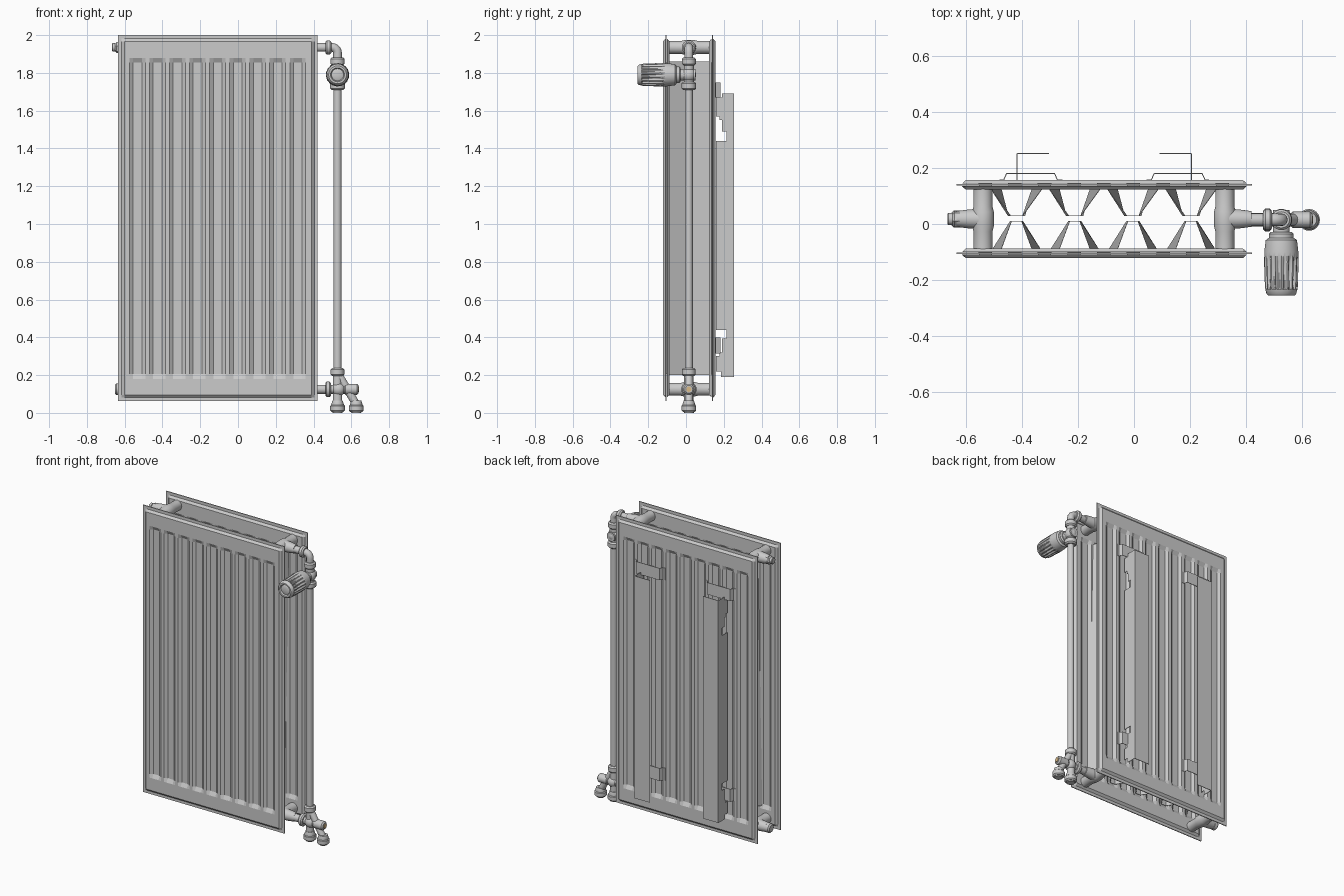
import bpy, bmesh, math
from mathutils import Vector

if "Cube" in bpy.data.objects:
    bpy.data.objects.remove(bpy.data.objects["Cube"])

PX0, PX1, MID = -0.634, 0.422, -0.106      # panel left, right, centre
PIPE_X, PIPE_Y, TOP_Z, LOW_Z = 0.527, 0.015, 1.935, 0.125


def finish(name, bm, smooth=True, merge=True):
    if merge:
        bmesh.ops.remove_doubles(bm, verts=bm.verts, dist=1e-5)
    bmesh.ops.recalc_face_normals(bm, faces=bm.faces)
    me = bpy.data.meshes.new(name)
    bm.to_mesh(me)
    bm.free()
    ob = bpy.data.objects.new(name, me)
    bpy.context.collection.objects.link(ob)
    if smooth:
        bpy.ops.object.select_all(action='DESELECT')
        ob.select_set(True)
        bpy.context.view_layer.objects.active = ob
        bpy.ops.object.shade_smooth_by_angle(angle=math.radians(35))
    return ob


def lathe(name, origin, axis, prof, n=24, ribs=()):
    """Revolve (distance, radius) pairs round an axis; rings listed in ribs are grooved."""
    bm = bmesh.new()
    o, a = Vector(origin), Vector(axis).normalized()
    u = a.orthogonal().normalized()
    v = a.cross(u)
    rings = []
    for i, (t, r) in enumerate(prof):
        ring = []
        for k in range(n):
            rr = r * (0.87 if i in ribs and k % 4 >= 2 else 1)
            w = 2 * math.pi * k / n
            ring.append(bm.verts.new(o + a * t + (u * math.cos(w) + v * math.sin(w)) * rr))
        rings.append(ring)
    for p, q in zip(rings, rings[1:]):
        for k in range(n):
            bm.faces.new((p[k], p[(k + 1) % n], q[(k + 1) % n], q[k]))
    bm.faces.new(rings[0])
    bm.faces.new(rings[-1])
    return finish(name, bm)


def rod(name, p, q, r, n=20):
    d = Vector(q) - Vector(p)
    return lathe(name, p, d, [(0, r), (d.length, r)], n)


def nut(name, p, axis, length, r, n=24):
    c = min(0.008, length / 4)
    return lathe(name, p, axis, [(0, r - c), (c, r), (length - c, r), (length, r - c)], n)


def ball(name, p, r):
    return lathe(name, p, (0, 0, 1), [(-r * math.cos(a * math.pi / 10), max(0.001, r * math.sin(a * math.pi / 10)))
                                      for a in range(11)])


def box(name, lo, hi):
    bm = bmesh.new()
    bmesh.ops.create_cube(bm, size=1)
    for v in bm.verts:
        v.co = [l + (c + 0.5) * (h - l) for l, h, c in zip(lo, hi, v.co)]
    return finish(name, bm, False)


def sheet(name, rows, thick=0.0):
    """Skin between rows of points."""
    bm = bmesh.new()
    vs = [[bm.verts.new(p) for p in row] for row in rows]
    for a, b in zip(vs, vs[1:]):
        for i in range(len(a) - 1):
            bm.faces.new((a[i], a[i + 1], b[i + 1], b[i]))
    ob = finish(name, bm, False)
    if thick:
        m = ob.modifiers.new("thickness", 'SOLIDIFY')
        m.thickness, m.offset = thick, 0
    return ob


# Two pressed panels with nine recessed channels, plus a thin seam flange
def panel(name, y0):
    xs = [(PX0 + 0.018, 'e'), (PX0 + 0.032, 'f')]
    for i in range(9):
        c = -0.532 + i * 0.106
        xs += [(c - 0.042, 'f'), (c - 0.023, 'g'), (c + 0.023, 'g'), (c + 0.042, 'f')]
    xs += [(PX1 - 0.032, 'f'), (PX1 - 0.018, 'e')]
    zs = [(0.082, 'e'), (0.096, 'f'), (0.18, 'f'), (0.205, 'g'),
          (1.855, 'g'), (1.88, 'f'), (1.967, 'f'), (1.981, 'e')]
    for side, tag in ((-1, "front_skin"), (1, "rear_skin")):
        rows = []
        for z, kz in zs:
            row = []
            for x, kx in xs:
                h = 0.004 if 'e' in (kx, kz) else (0.003 if kx == kz == 'g' else 0.017)
                row.append((x, y0 + side * h, z))
            rows.append(row)
        sheet(name + "_" + tag, rows)
    box(name + "_flange", (PX0, y0 - 0.003, 0.063), (PX1, y0 + 0.003, 2.0))


panel("front_panel", -0.105)
panel("back_panel", 0.14)


# Corrugated convector fins, slightly skewed from top to bottom
def fins(name, base, crest, top, low):
    rows = []
    for z, (wb, wc, sh) in ((1.86, top), (0.2, low)):
        row = []
        for i in range(8):
            c = -0.42 + i * 0.104 * 2 + sh
            if c > 0.4:
                break
            row += [(c - wb, base, z), (c - wc, crest, z), (c + wc, crest, z), (c + wb, base, z)]
        rows.append([(max(-0.51, min(0.31, x)), y, z) for x, y, z in row])
    sheet(name, rows, 0.003)


fins("front_fins", -0.09, 0.01, (0.055, 0.018, 0), (0.085, 0.022, 0))
fins("back_fins", 0.124, 0.03, (0.09, 0.022, 0), (0.055, 0.03, 0))

# Cross tubes with tee bulges joining the panels
for x, side in ((-0.54, "left"), (0.325, "right")):
    for z, lev in ((TOP_Z, "top"), (LOW_Z, "bottom")):
        n = f"{lev}_{side}"
        s = -1 if x < 0 else 1
        lathe("cross_tube_" + n, (x, 0.018, z), (0, 1, 0),
              [(-0.108, 0.034), (-0.045, 0.034), (-0.025, 0.039), (0.025, 0.039), (0.045, 0.034), (0.108, 0.034)])
        lathe("tube_stub_" + n, (x, 0.018, z), (s, 0, 0), [(0, 0.037), (0.05, 0.034), (0.095, 0.028)])

# Left plugs
nut("bottom_plug", (-0.615, 0.018, LOW_Z), (-1, 0, 0), 0.037, 0.031)
nut("vent_plug", (-0.615, 0.018, TOP_Z), (-1, 0, 0), 0.035, 0.03, 6)
lathe("vent_screw", (-0.65, 0.018, TOP_Z), (-1, 0, 0), [(0, 0.022), (0.014, 0.022), (0.017, 0.018)])

# Supply pipe: top elbow as a bevelled curve, then the long riser
cu = bpy.data.curves.new("elbow_pipe", 'CURVE')
cu.dimensions = '3D'
cu.bevel_depth, cu.bevel_resolution, cu.use_fill_caps = 0.023, 4, True
sp = cu.splines.new('POLY')
pts = [(0.41, TOP_Z)] + [(PIPE_X - 0.03 + 0.03 * math.sin(a * math.pi / 12),
                          TOP_Z - 0.03 + 0.03 * math.cos(a * math.pi / 12)) for a in range(7)] + [(PIPE_X, 1.86)]
sp.points.add(len(pts) - 1)
for p, (x, z) in zip(sp.points, pts):
    p.co = (x, PIPE_Y, z, 1)
sp.use_smooth = True
bpy.context.collection.objects.link(bpy.data.objects.new("elbow_pipe", cu))
rod("riser_pipe", (PIPE_X, PIPE_Y, 0.2), (PIPE_X, PIPE_Y, 1.76), 0.021)
nut("elbow_collar", (0.462, PIPE_Y, TOP_Z), (1, 0, 0), 0.032, 0.037)

# Thermostatic valve body and its nuts
nut("valve_top_nut", (PIPE_X, PIPE_Y, 1.84), (0, 0, 1), 0.042, 0.037)
nut("valve_bottom_nut", (PIPE_X, PIPE_Y, 1.71), (0, 0, 1), 0.042, 0.039)
rod("valve_body", (PIPE_X, PIPE_Y, 1.74), (PIPE_X, PIPE_Y, 1.85), 0.027)
ball("valve_ball", (PIPE_X, PIPE_Y, 1.79), 0.039)
rod("valve_neck", (PIPE_X, 0.05, 1.79), (PIPE_X, -0.05, 1.79), 0.03)
nut("valve_collar", (PIPE_X, -0.028, 1.79), (0, -1, 0), 0.03, 0.044)

# Ribbed thermostat head
lathe("thermostat_head", (PIPE_X, -0.05, 1.79), (0, -1, 0),
      [(0, 0.046), (0.008, 0.056), (0.05, 0.061), (0.065, 0.061), (0.085, 0.062), (0.175, 0.059),
       (0.185, 0.057), (0.2, 0.053), (0.206, 0.047), (0.206, 0.037), (0.197, 0.032), (0.201, 0.024), (0.201, 0.002)],
      72, ribs=(4, 5))

# Bottom connection valve: horizontal body, straight leg and slanted leg
rod("lower_valve_body", (0.41, PIPE_Y, LOW_Z), (0.6, PIPE_Y, LOW_Z), 0.024)
nut("lower_valve_nut", (0.462, PIPE_Y, LOW_Z), (1, 0, 0), 0.03, 0.041)
ball("lower_valve_ball", (PIPE_X + 0.005, PIPE_Y, LOW_Z), 0.036)
nut("lower_valve_end", (0.56, PIPE_Y, LOW_Z), (1, 0, 0), 0.078, 0.029)
rod("lower_straight_leg", (PIPE_X, PIPE_Y, 0.05), (PIPE_X, PIPE_Y, 0.2), 0.025)
nut("lower_top_nut", (PIPE_X, PIPE_Y, 0.195), (0, 0, 1), 0.043, 0.036)
rod("lower_slanted_leg", (PIPE_X + 0.01, PIPE_Y, 0.195), (0.626, PIPE_Y, 0.045), 0.021)
for x, tag in ((PIPE_X, "left"), (0.626, "right")):
    nut("outlet_nut_" + tag, (x, PIPE_Y, 0.005), (0, 0, 1), 0.04, 0.039)
    lathe("outlet_cone_" + tag, (x, PIPE_Y, 0), (0, 0, 1), [(0, 0.026), (0.04, 0.035), (0.065, 0.027)])
brass = bpy.data.materials.new("brass")
brass.diffuse_color = (0.7, 0.5, 0.25, 1)
brass.use_nodes = True
brass.node_tree.nodes["Principled BSDF"].inputs["Base Color"].default_value = brass.diffuse_color
screw = rod("valve_screw", (0.63, PIPE_Y, LOW_Z), (0.641, PIPE_Y, LOW_Z), 0.014)
screw.data.materials.append(brass)

# Wall brackets: notched web, rear flange and hat-shaped clips, mirrored about the panel centre
web = [(0.252, 0.19), (0.252, 1.69), (0.19, 1.69), (0.19, 1.67), (0.158, 1.67), (0.158, 1.57), (0.178, 1.57),
       (0.178, 1.55), (0.19, 1.55), (0.19, 1.49), (0.215, 1.49), (0.215, 1.44), (0.158, 1.44), (0.158, 0.44),
       (0.215, 0.44), (0.215, 0.395), (0.19, 0.395), (0.19, 0.32), (0.178, 0.32), (0.178, 0.3), (0.158, 0.3),
       (0.158, 0.22), (0.185, 0.22), (0.185, 0.19)]
for s, tag in ((-1, "left"), (1, "right")):
    wx = MID + s * 0.312
    bm = bmesh.new()
    f = bm.faces.new([bm.verts.new((wx, y, z)) for y, z in web])
    ob = finish("bracket_web_" + tag, bm, False)
    m = ob.modifiers.new("thickness", 'SOLIDIFY')
    m.thickness, m.offset = 0.004, 0
    xa, xb = sorted((wx, MID + s * 0.198))
    box("bracket_flange_" + tag, (xa, 0.25, 0.19), (xb, 0.254, 1.69))
    for z0, z1, lev in ((1.67, 1.75, "upper"), (0.315, 0.4, "lower")):
        hat = [(0.375, 0.158), (0.36, 0.158), (0.35, 0.18), (0.178, 0.18), (0.168, 0.158), (0.15, 0.158)]
        sheet(f"clip_{lev}_{tag}", [[(MID + s * x, y, z) for x, y in hat] for z in (z0, z1)], 0.004)
